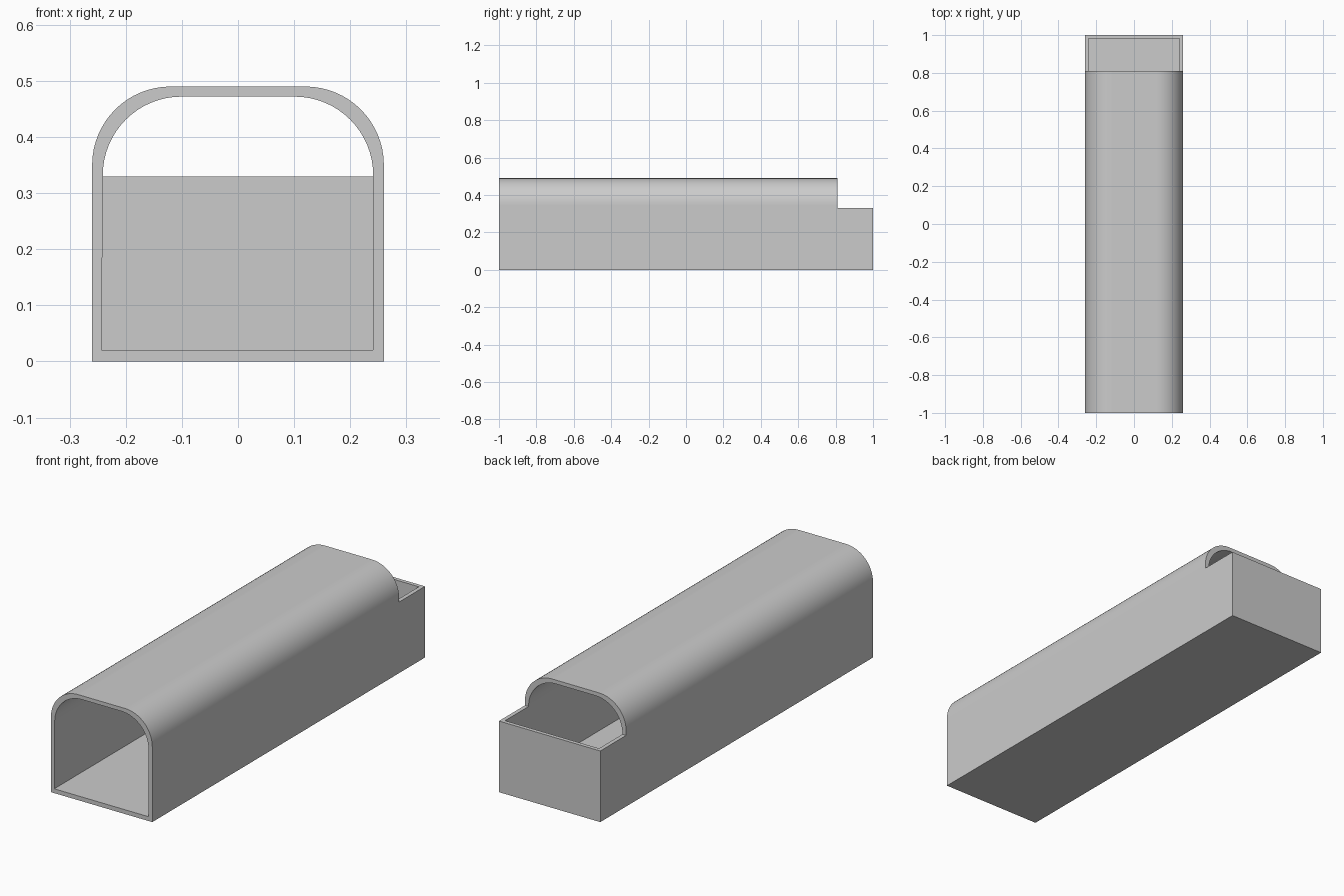
import bpy, bmesh
from math import sin, cos, pi

cube = bpy.data.objects.get("Cube")
if cube:
    bpy.data.objects.remove(cube)

FRONT, STEP, BACK, WALL = -1.0, 0.81, 1.0, 0.018
SILL = 0.33          # height of the open tray behind the arch
SEGS = 16            # segments per rounded corner


def section(half, bottom, top, radius, flare=0.0):
    """U-shaped base (4 points) followed by the rounded arch, right to left."""
    pts = [(-half, SILL), (-half - flare, bottom), (half, bottom), (half, SILL)]
    cx, cz = half - radius, top - radius
    arc = [(cx + radius * cos(a), cz + radius * sin(a))
           for a in (pi / 2 * k / SEGS for k in range(SEGS + 1))]
    return pts + arc + [(-x, z) for x, z in reversed(arc)]


outer = section(0.26, 0.0, 0.49, 0.14)
inner = section(0.241, 0.02, 0.472, 0.14, flare=0.002)
count = len(outer)

bm = bmesh.new()


def ring(points, y):
    return [bm.verts.new((x, y, z)) for x, z in points]


def strip(a, b, indices):
    """Quads joining two rings along the given profile edges."""
    return {i: bm.faces.new((a[i], a[(i + 1) % count], b[(i + 1) % count], b[i]))
            for i in indices}


# Arched tunnel: outer skin, inner skin and front rim
everything = range(count)
of, os = ring(outer, FRONT), ring(outer, STEP)
nf, ns = ring(inner, FRONT), ring(inner, STEP)
skins = [strip(of, os, everything), strip(ns, nf, everything)]
strip(nf, of, everything)

# Arch end rim, above the tray only
strip(os, ns, range(3, count))

# Open tray: outer and inner walls and floor
ob = ring(outer[:4], BACK)
nb = ring(inner[:4], BACK - WALL)
for a, b in ((os, ob), (nb, ns)):
    for i in range(3):
        bm.faces.new((a[i], a[i + 1], b[i + 1], b[i]))

# Tray back wall and top rim
bm.faces.new(ob)
bm.faces.new(nb[::-1])
bm.faces.new((ob[0], ob[3], nb[3], nb[0]))
bm.faces.new((os[0], ob[0], nb[0], ns[0]))
bm.faces.new((ob[3], os[3], ns[3], nb[3]))

# Smooth only the rounded corners
first = 4
second = first + SEGS + 1
for skin in skins:
    for i, face in skin.items():
        face.smooth = first <= i < first + SEGS or second <= i < second + SEGS

bmesh.ops.recalc_face_normals(bm, faces=bm.faces)
mesh = bpy.data.meshes.new("arched_channel")
bm.to_mesh(mesh)
bm.free()

grey = bpy.data.materials.new("light grey")
grey.use_nodes = True
colour = (0.6, 0.6, 0.6, 1.0)
grey.diffuse_color = colour
grey.node_tree.nodes["Principled BSDF"].inputs["Base Color"].default_value = colour
mesh.materials.append(grey)

channel = bpy.data.objects.new("arched_channel", mesh)
bpy.context.collection.objects.link(channel)
